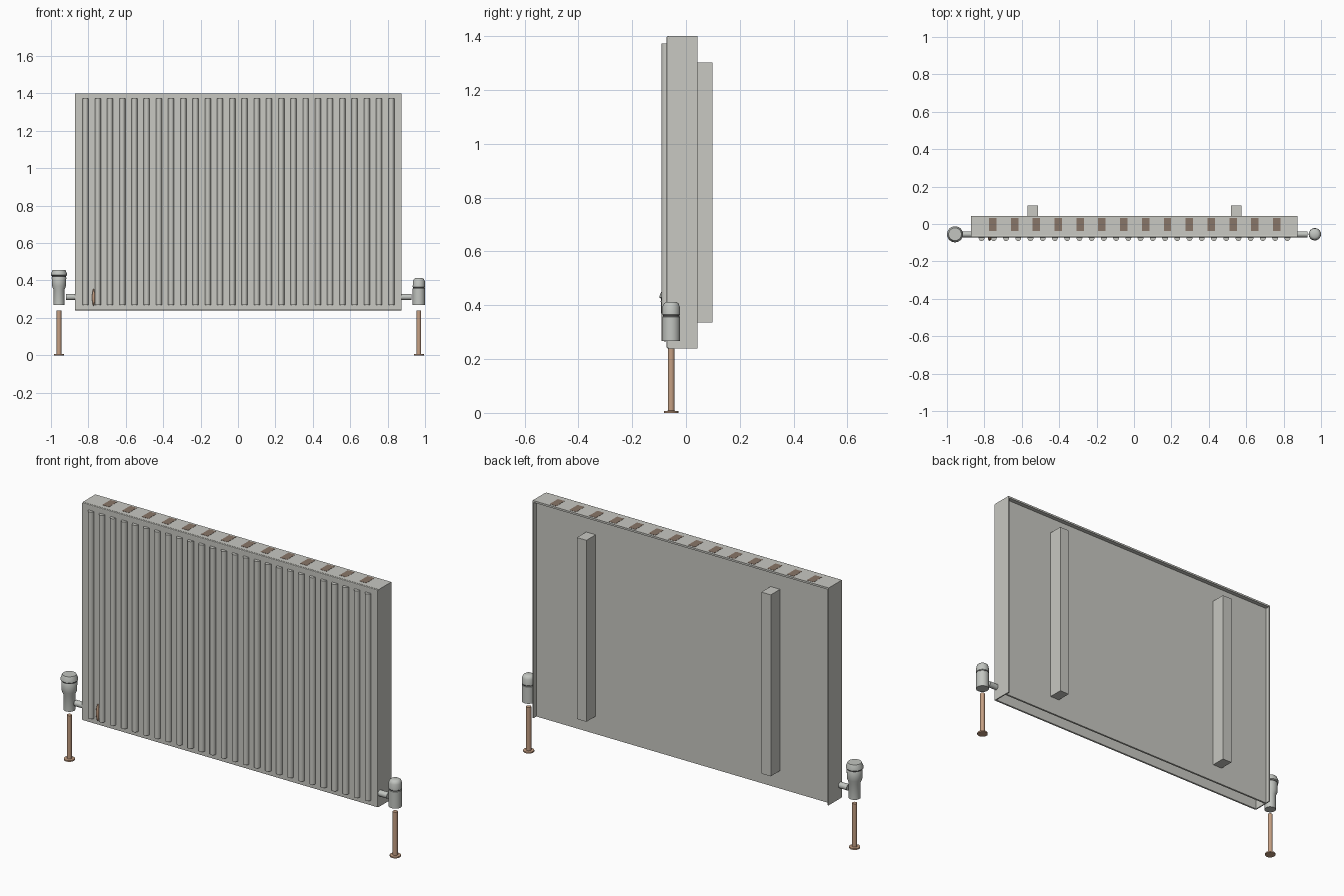
import bpy, bmesh, math
from mathutils import Matrix

if "Cube" in bpy.data.objects:
    bpy.data.objects.remove(bpy.data.objects["Cube"])


def material(name, rgb):
    m = bpy.data.materials.new(name)
    m.diffuse_color = (*rgb, 1)
    m.use_nodes = True
    m.node_tree.nodes["Principled BSDF"].inputs["Base Color"].default_value = m.diffuse_color
    return m


ENAMEL = material("warm_white_enamel", (0.58, 0.58, 0.54))
CHROME = material("satin_chrome", (0.54, 0.56, 0.53))
COPPER = material("copper", (0.56, 0.35, 0.23))
SLOT = material("slot_brown", (0.25, 0.18, 0.14))
DARK = material("dark_ring", (0.10, 0.10, 0.10))


def finish(name, bm, mat, smooth=False):
    bmesh.ops.recalc_face_normals(bm, faces=bm.faces[:])
    me = bpy.data.meshes.new(name)
    bm.to_mesh(me)
    bm.free()
    me.materials.append(mat)
    ob = bpy.data.objects.new(name, me)
    bpy.context.collection.objects.link(ob)
    if smooth:
        bpy.context.view_layer.objects.active = ob
        ob.select_set(True)
        bpy.ops.object.shade_smooth_by_angle(angle=math.radians(35))
        ob.select_set(False)
    return ob


def add_box(bm, x, y, z):
    c = [(a[0] + a[1]) / 2 for a in (x, y, z)]
    s = [a[1] - a[0] for a in (x, y, z)]
    bmesh.ops.create_cube(bm, size=1, matrix=Matrix.Translation(c) @ Matrix.Diagonal((*s, 1)))


def box(name, x, y, z, mat):
    bm = bmesh.new()
    add_box(bm, x, y, z)
    return finish(name, bm, mat)


def lathe(name, profile, x, y, mat, rings=(), n=32):
    """Closed turned part from (radius, z) points; bands listed in rings are dark."""
    bm = bmesh.new()
    loops = [[bm.verts.new((x + r * math.cos(2 * math.pi * i / n),
                            y + r * math.sin(2 * math.pi * i / n), z)) for i in range(n)]
             for r, z in profile]
    for k, (a, b) in enumerate(zip(loops, loops[1:])):
        for i in range(n):
            f = bm.faces.new((a[i], a[(i + 1) % n], b[(i + 1) % n], b[i]))
            f.material_index = 1 if k in rings else 0
    bm.faces.new(loops[0])
    bm.faces.new(loops[-1])
    ob = finish(name, bm, mat, True)
    ob.data.materials.append(DARK)
    return ob


X0, X1 = -0.872, 0.875
Z0, Z1 = 0.24, 1.40


# Two ribbed panels, the rear one standing inside the casing
def ribs(name, y, n=26, r=0.016, depth=0.019, seg=10):
    bm = bmesh.new()
    for k in range(n):
        cx = -0.815 + k * 1.635 / (n - 1)
        arc = [(cx + r * math.cos(math.pi * i / seg), y - depth * math.sin(math.pi * i / seg))
               for i in range(seg + 1)]
        face = bm.faces.new([bm.verts.new((px, py, 0.268)) for px, py in arc])
        ext = bmesh.ops.extrude_face_region(bm, geom=[face])
        bmesh.ops.translate(bm, vec=(0, 0, 1.104),
                            verts=[v for v in ext["geom"] if isinstance(v, bmesh.types.BMVert)])
    finish(name, bm, ENAMEL, True)


front = box("front_panel", (X0, X1), (-0.072, -0.06), (Z0, Z1), ENAMEL)
bev = front.modifiers.new("soft_edge", "BEVEL")
bev.width = 0.004
bev.segments = 2
box("rear_panel", (X0 + 0.006, X1 - 0.006), (0.01, 0.02), (Z0, Z1 - 0.01), ENAMEL)
ribs("front_ribs", -0.072)
ribs("rear_ribs", 0.01)

# Side covers and top grille
for side, x in (("left", (X0, X0 + 0.006)), ("right", (X1 - 0.006, X1))):
    box(side + "_side_cover", x, (-0.065, 0.043), (Z0, Z1 - 0.01), ENAMEL)
box("top_grille", (X0, X1), (-0.062, 0.043), (Z1 - 0.01, Z1), ENAMEL)
bm = bmesh.new()
for k in range(14):
    cx = -0.755 + k * 1.518 / 13
    add_box(bm, (cx - 0.02, cx + 0.02), (-0.038, 0.031), (Z1 - 0.004, Z1 + 0.001))
finish("grille_slots", bm, SLOT)

# Wall brackets
for side, cx in (("left", -0.541), ("right", 0.547)):
    box(side + "_wall_bracket", (cx - 0.028, cx + 0.028), (0.02, 0.098), (0.335, 1.303), ENAMEL)

# Small oval badge plate
bm = bmesh.new()
bmesh.ops.create_uvsphere(bm, u_segments=20, v_segments=12, radius=1,
                          matrix=Matrix.Translation((-0.772, -0.078, 0.31))
                          @ Matrix.Diagonal((0.008, 0.012, 0.046, 1)))
finish("oval_badge", bm, COPPER, True)

# Valves, connecting stubs and floor pipes
VY = -0.055
LX, RX = -0.957, 0.967
lathe("thermostat_valve",
      [(0.029, 0.268), (0.029, 0.35), (0.037, 0.37), (0.039, 0.415), (0.037, 0.419),
       (0.037, 0.424), (0.043, 0.428), (0.043, 0.436), (0.034, 0.457)],
      LX, VY, CHROME, rings=(4,))
lathe("lockshield_valve",
      [(0.033, 0.268), (0.033, 0.357), (0.031, 0.359), (0.031, 0.363), (0.033, 0.365),
       (0.032, 0.395), (0.027, 0.407), (0.018, 0.413)],
      RX, VY, CHROME, rings=(2,))
for side, a, b in (("left", -0.92, X0), ("right", X1, 0.927)):
    bm = bmesh.new()
    bmesh.ops.create_cone(bm, cap_ends=True, segments=24, radius1=0.016, radius2=0.016, depth=b - a,
                          matrix=Matrix.Translation(((a + b) / 2, VY, 0.312))
                          @ Matrix.Rotation(math.pi / 2, 4, "Y"))
    finish(side + "_connecting_stub", bm, CHROME, True)
for side, x in (("left", LX), ("right", RX)):
    lathe(side + "_floor_pipe",
          [(0.027, 0), (0.027, 0.007), (0.0125, 0.008), (0.0125, 0.239)], x, VY, COPPER, n=24)
